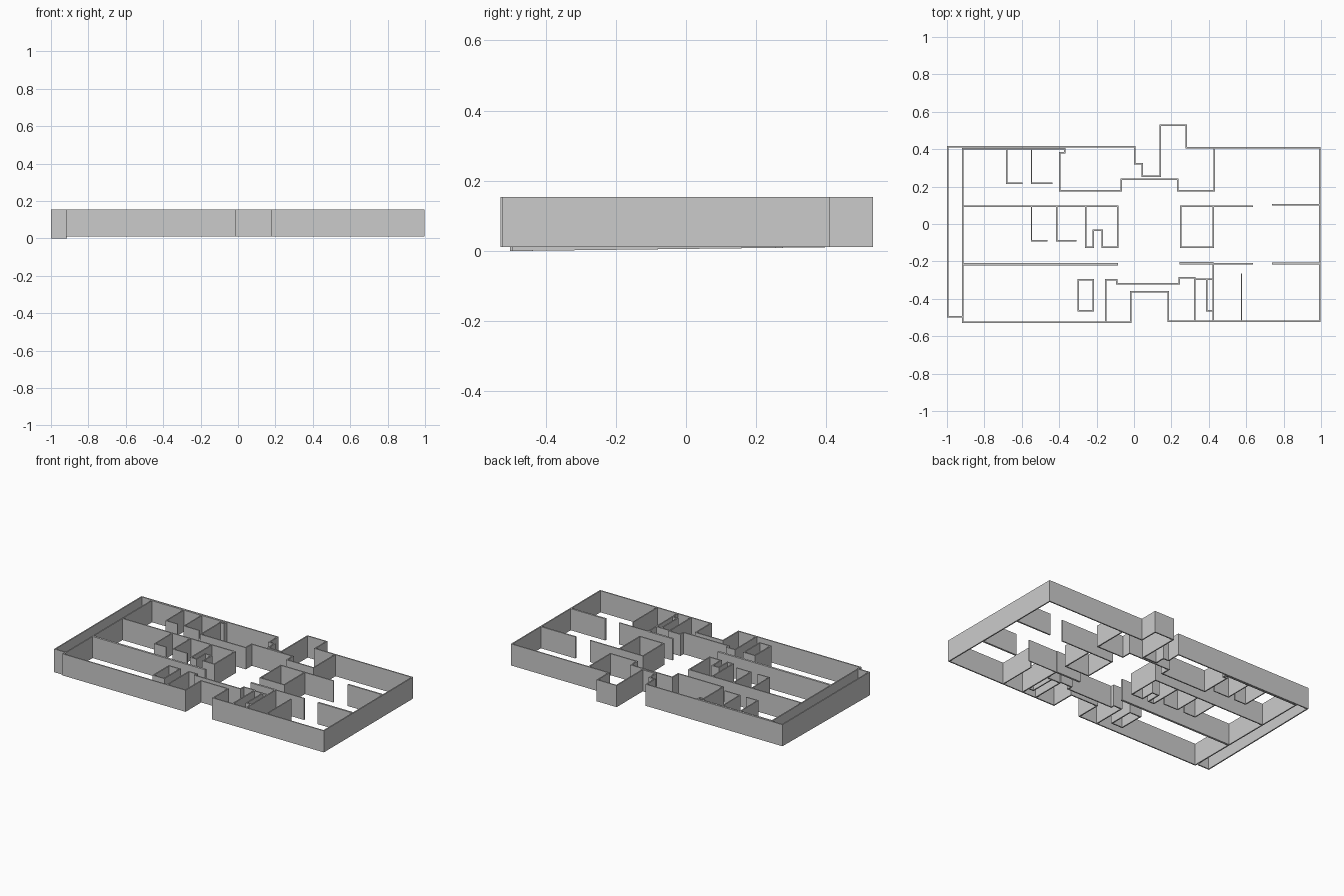
import bpy, bmesh
from mathutils import Vector

TOP, BASE = 0.154, 0.011


def wall(name, pts, t=0.008, top=TOP, closed=False, base=lambda y: BASE):
    """Extrude a mitred wall of thickness t along a right-angled plan path."""
    p = [Vector(q) for q in pts]
    n = len(p)
    segs = n if closed else n - 1
    normals = []
    for i in range(segs):
        d = (p[(i + 1) % n] - p[i]).normalized()
        normals.append(Vector((-d.y, d.x)))
    bm = bmesh.new()
    rings = []
    for i in range(n):
        a = normals[i - 1] if (i > 0 or closed) else normals[0]
        b = normals[i] if i < segs else normals[-1]
        off = (a + b) / (1 + a.dot(b)) * t / 2
        l, r = p[i] + off, p[i] - off
        rings.append([bm.verts.new(v) for v in (
            (l.x, l.y, base(l.y)), (r.x, r.y, base(r.y)),
            (r.x, r.y, top), (l.x, l.y, top))])
    for i in range(segs):
        a, b = rings[i], rings[(i + 1) % n]
        for k in range(4):
            m = (k + 1) % 4
            bm.faces.new((a[k], a[m], b[m], b[k]))
    if not closed:
        bm.faces.new(rings[0])
        bm.faces.new(rings[-1][::-1])
    bmesh.ops.recalc_face_normals(bm, faces=bm.faces)
    me = bpy.data.meshes.new(name)
    bm.to_mesh(me)
    bm.free()
    ob = bpy.data.objects.new(name, me)
    bpy.context.collection.objects.link(ob)
    return ob


# Outer shell: left corridor wall has a slightly sloping foot
wall("corridor_outer_wall", [(-0.915, -0.497), (-0.996, -0.497), (-0.996, 0.413), (0.003, 0.413),
     (0.003, 0.322), (0.043, 0.322), (0.043, 0.255)],
     base=lambda y: max(0.0, min(0.011, (y + 0.501) * 0.012)))
wall("back_porch_wall", [(0.039, 0.255), (0.14, 0.255), (0.14, 0.529), (0.28, 0.529), (0.28, 0.407),
     (0.994, 0.407), (0.994, -0.521), (0.182, -0.521), (0.182, -0.362),
     (-0.018, -0.362), (-0.018, -0.525), (-0.915, -0.525), (-0.915, 0.403),
     (-0.37, 0.403), (-0.37, 0.382), (-0.398, 0.382), (-0.398, 0.178),
     (-0.068, 0.178), (-0.068, 0.24), (0.235, 0.24), (0.235, 0.178),
     (0.43, 0.178), (0.43, 0.407)])

# Stub partitions: drop from a long wall, then turn right
for i, (x, y0, y1, x2) in enumerate([(-0.68, 0.403, 0.218, -0.595), (-0.548, 0.403, 0.218, -0.437),
                                     (-0.548, 0.094, -0.09, -0.463), (-0.413, 0.094, -0.09, -0.308)]):
    wall(f"stub_partition_{i + 1}", [(x, y0), (x, y1), (x2, y1)], t=0.007)

# Middle rooms
wall("middle_left_room", [(-0.915, 0.094), (-0.088, 0.094), (-0.088, -0.123), (-0.17, -0.123),
     (-0.17, -0.033), (-0.217, -0.033), (-0.217, -0.125), (-0.258, -0.125), (-0.258, 0.094)])
wall("middle_right_room", [(0.637, 0.094), (0.25, 0.094), (0.25, -0.123), (0.425, -0.123), (0.425, 0.094)])

# Straight partitions
for name, a, b, t in [
    ("hall_wall_left", (-0.915, -0.216), (-0.085, -0.216), 0.014),
    ("hall_wall_centre", (0.243, -0.211), (0.425, -0.211), 0.013),
    ("hall_wall_right", (0.425, -0.212), (0.637, -0.212), 0.007),
    ("side_wall_lower", (0.737, -0.211), (0.994, -0.211), 0.012),
    ("side_wall_upper", (0.737, 0.103), (0.994, 0.103), 0.01),
    ("front_room_divider", (0.425, -0.212), (0.425, -0.521), 0.008),
    ("front_room_spur", (0.575, -0.265), (0.575, -0.521), 0.007),
    ("front_closet_back", (0.325, -0.295), (0.425, -0.295), 0.008),
]:
    wall(name, [a, b], t)

# Front rooms and closets
wall("front_lobby_wall", [(-0.152, -0.525), (-0.152, -0.297), (-0.093, -0.297), (-0.093, -0.32),
     (0.243, -0.32), (0.243, -0.287), (0.325, -0.287), (0.325, -0.521)])
wall("front_closet_side", [(0.388, -0.295), (0.388, -0.465), (0.425, -0.465)])
wall("service_shaft", [(-0.298, -0.297), (-0.218, -0.297), (-0.218, -0.463), (-0.298, -0.463)], closed=True)
